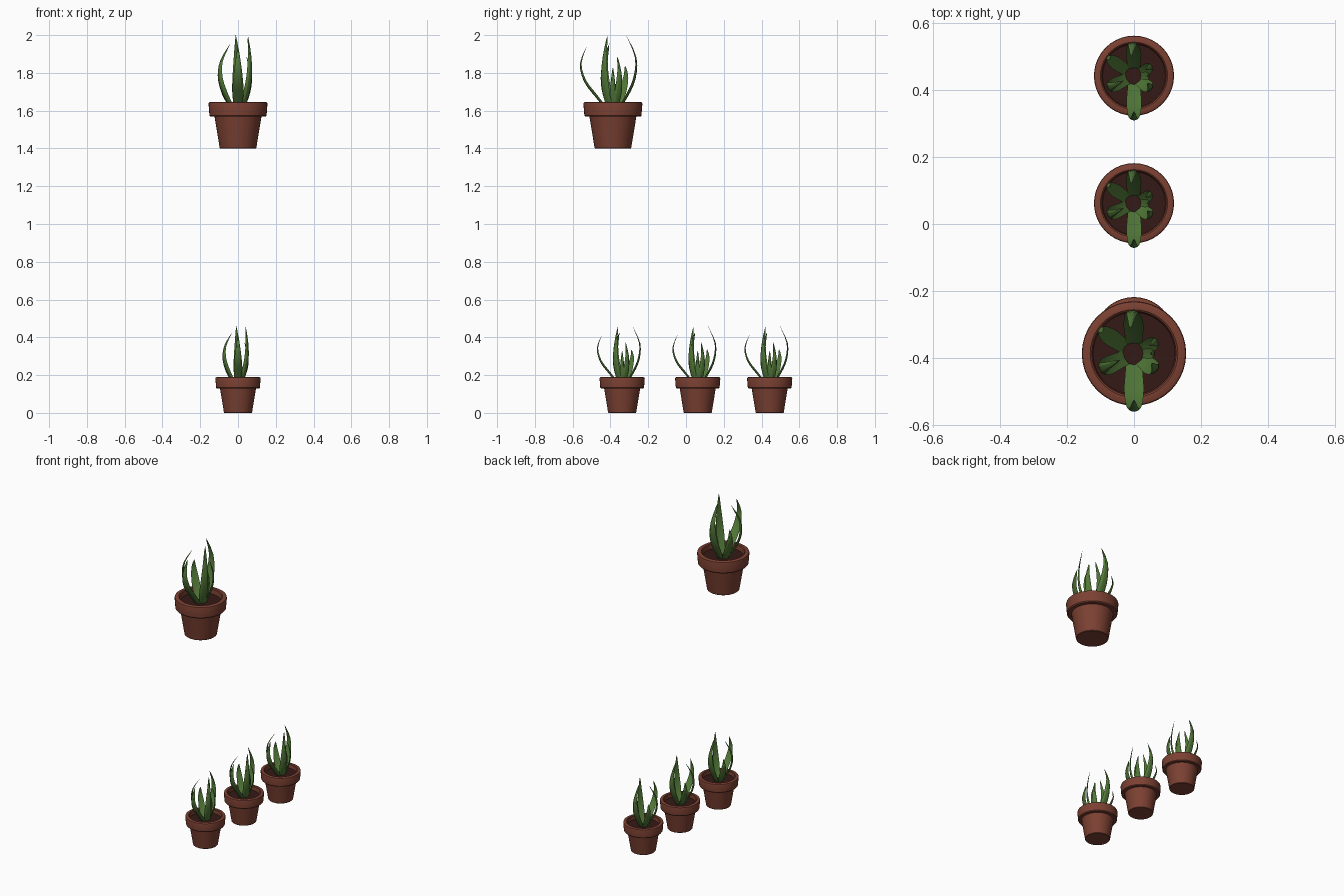
import bpy, bmesh, math
from mathutils import Vector

if "Cube" in bpy.data.objects:
    bpy.data.objects.remove(bpy.data.objects["Cube"])


def material(name, rgb):
    m = bpy.data.materials.new(name)
    m.diffuse_color = (*rgb, 1)
    m.use_nodes = True
    m.node_tree.nodes["Principled BSDF"].inputs["Base Color"].default_value = m.diffuse_color
    return m


CLAY = material("clay", (0.20, 0.052, 0.032))
SOIL = material("soil", (0.035, 0.010, 0.008))
GREEN = material("leaf_green", (0.085, 0.19, 0.04))


def finish(name, bm, mat, loc, scale, angle):
    bmesh.ops.recalc_face_normals(bm, faces=bm.faces)
    me = bpy.data.meshes.new(name)
    bm.to_mesh(me)
    bm.free()
    me.materials.append(mat)
    ob = bpy.data.objects.new(name, me)
    bpy.context.collection.objects.link(ob)
    ob.location = loc
    ob.scale = (scale,) * 3
    bpy.ops.object.select_all(action='DESELECT')
    ob.select_set(True)
    bpy.context.view_layer.objects.active = ob
    bpy.ops.object.shade_smooth_by_angle(angle=math.radians(angle))


def lathe(profile, sides=40):
    bm = bmesh.new()
    vs = [bm.verts.new((r, 0, z)) for r, z in profile]
    es = [bm.edges.new(p) for p in zip(vs, vs[1:])]
    bmesh.ops.spin(bm, geom=vs + es, axis=(0, 0, 1), cent=(0, 0, 0),
                   angle=math.tau, steps=sides, use_duplicate=False)
    bmesh.ops.remove_doubles(bm, verts=bm.verts, dist=1e-5)
    return bm


def catmull(pts, t):
    n = len(pts) - 1
    i = min(int(t * n), n - 1)
    u = t * n - i
    p = [Vector(pts[max(0, min(n, i + k))]) for k in (-1, 0, 1, 2)]
    return 0.5 * (2 * p[1] + (p[2] - p[0]) * u
                  + (2 * p[0] - 5 * p[1] + 4 * p[2] - p[3]) * u * u
                  + (3 * p[1] - p[0] - 3 * p[2] + p[3]) * u ** 3)


# leaf cross-section: (across, outward) with rounded back and hollow front
SECTION = [(-1, -0.12), (-0.55, 0.28), (0, 0.38), (0.55, 0.28), (1, -0.12), (0, 0.05)]


def add_leaf(bm, azimuth, half_width, path, drift=0.0, steps=12):
    a = math.radians(azimuth)
    radial = Vector((math.cos(a), math.sin(a), 0))
    side = Vector((-math.sin(a), math.cos(a), 0))
    rings = []
    for k in range(steps):
        t = k / steps
        p = catmull(path, t)
        d = catmull(path, t + 0.01) - p
        d.normalize()
        centre = radial * p.x + Vector((0, 0, p.y)) + side * drift * t * t
        out = radial * d.y - Vector((0, 0, d.x))
        w = half_width * (0.75 + 0.8 * t if t < 0.3 else (1 - ((t - 0.3) / 0.7) ** 1.7))
        rings.append([bm.verts.new(centre + side * u * w + out * v * w) for u, v in SECTION])
    tip = bm.verts.new(radial * path[-1][0] + Vector((0, 0, path[-1][1])) + side * drift)
    n = len(SECTION)
    for r0, r1 in zip(rings, rings[1:]):
        for i in range(n):
            bm.faces.new((r0[i], r0[(i + 1) % n], r1[(i + 1) % n], r1[i]))
    for i in range(n):
        bm.faces.new((rings[-1][i], rings[-1][(i + 1) % n], tip))
    bm.faces.new(rings[0])


# azimuth, half width, (radius, height) path, sideways drift of the tip
LEAVES = [
    (-90, 0.030, [(0.022, 0.20), (0.085, 0.28), (0.145, 0.36), (0.168, 0.45), (0.138, 0.54)], 0.0),
    (90, 0.030, [(0.022, 0.20), (0.070, 0.28), (0.110, 0.37), (0.119, 0.48), (0.070, 0.60)], 0.012),
    (145, 0.026, [(0.022, 0.20), (0.070, 0.26), (0.105, 0.33), (0.122, 0.39), (0.112, 0.44)], 0.0),
    (205, 0.028, [(0.022, 0.20), (0.070, 0.28), (0.103, 0.37), (0.098, 0.46), (0.045, 0.555)], 0.0),
    (-40, 0.026, [(0.022, 0.20), (0.055, 0.28), (0.077, 0.38), (0.076, 0.49), (0.058, 0.60)], 0.012),
    (28, 0.022, [(0.022, 0.20), (0.052, 0.27), (0.071, 0.34), (0.073, 0.41), (0.050, 0.49)], 0.0),
    (0, 0.016, [(0.022, 0.20), (0.040, 0.26), (0.055, 0.32), (0.058, 0.38), (0.048, 0.43)], 0.0),
]

# flower pot: tapered body, rounded collar, hollow inside
POT = [(0, 0), (0.094, 0), (0.097, 0.003), (0.124, 0.168), (0.146, 0.168), (0.151, 0.174),
       (0.156, 0.236), (0.154, 0.243), (0.149, 0.246), (0.131, 0.246), (0.126, 0.242),
       (0.122, 0.205), (0.0, 0.205)]


def potted_plant(label, loc, scale):
    finish("pot_" + label, lathe(POT), CLAY, loc, scale, 35)
    finish("soil_" + label, lathe([(0, 0.213), (0.1225, 0.213)]), SOIL, loc, scale, 35)
    bm = bmesh.new()
    for azimuth, width, path, drift in LEAVES:
        add_leaf(bm, azimuth, width, path, drift)
    finish("leaves_" + label, bm, GREEN, loc, scale, 30)


# one large plant above, a row of three small ones below
potted_plant("large", (0, -0.387, 1.40), 1.0)
for label, y in (("front", -0.338), ("middle", 0.062), ("back", 0.443)):
    potted_plant("small_" + label, (0, y, 0), 0.767)
